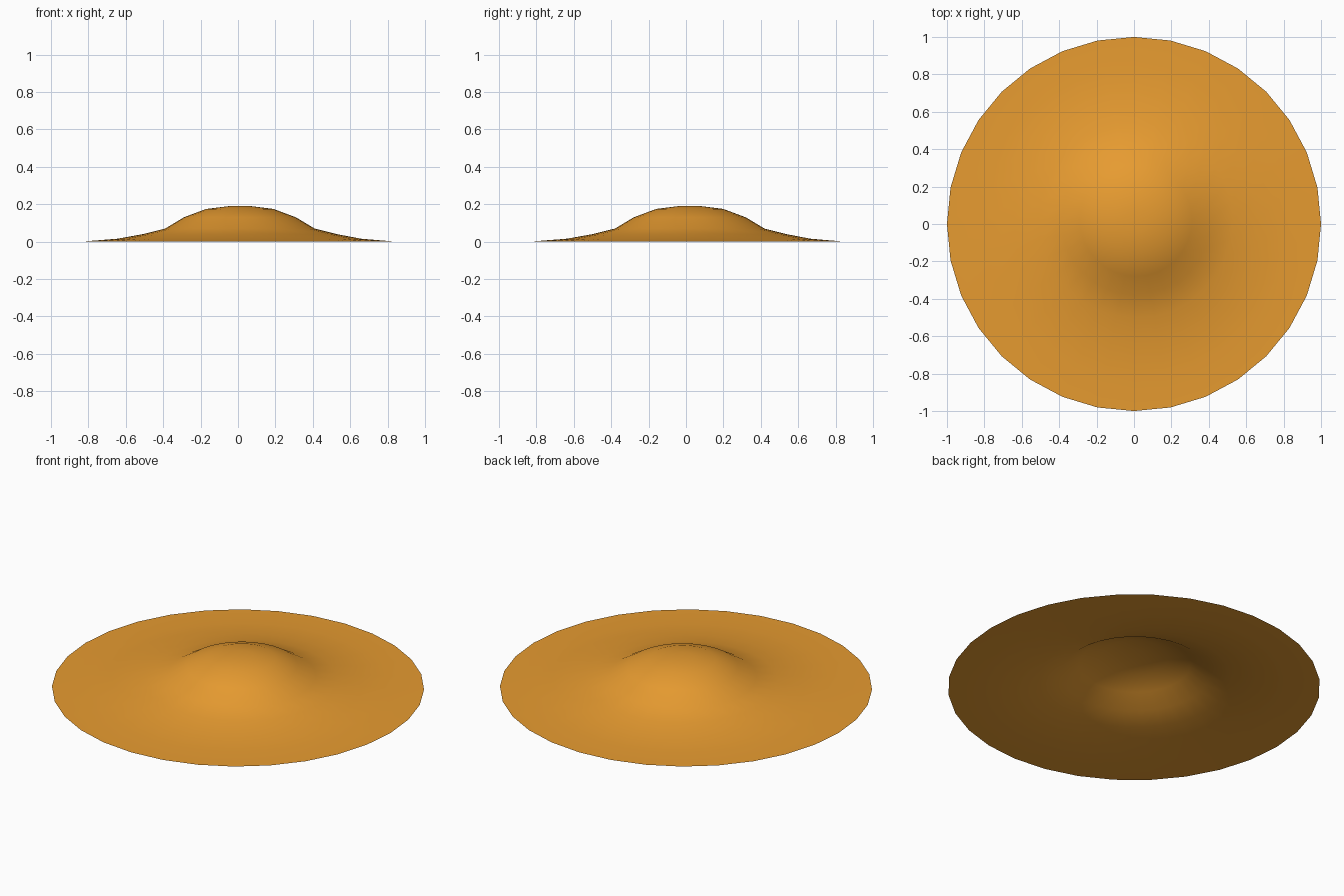
import bpy, bmesh
from math import cos, sin, tau

if "Cube" in bpy.data.objects:
    bpy.data.objects.remove(bpy.data.objects["Cube"])

SEGMENTS = 32
# (radius, height) from the crown out to the flat rim
PROFILE = [(0.06, 0.19), (0.18, 0.175), (0.30, 0.13), (0.40, 0.07),
           (0.52, 0.04), (0.65, 0.016), (0.82, 0.002), (1.0, 0.0)]
CENTRE = (0.01, 0.02)  # the mound sits slightly off centre

# Open single-sided disc with a raised mound
bm = bmesh.new()
rings = []
for r, z in PROFILE:
    shift = 1.0 if r < 0.5 else (1.0 - r) / 0.5
    rings.append([bm.verts.new((CENTRE[0] * shift + r * cos(tau * i / SEGMENTS),
                                CENTRE[1] * shift + r * sin(tau * i / SEGMENTS), z))
                  for i in range(SEGMENTS)])
bm.faces.new(rings[0])
for inner, outer in zip(rings, rings[1:]):
    for i in range(SEGMENTS):
        j = (i + 1) % SEGMENTS
        bm.faces.new((inner[i], outer[i], outer[j], inner[j]))
for face in bm.faces:
    face.smooth = True

mesh = bpy.data.meshes.new("mound_disc")
bm.to_mesh(mesh)
bm.free()
mound = bpy.data.objects.new("mound_disc", mesh)
bpy.context.collection.objects.link(mound)

# Orange colour
mat = bpy.data.materials.new("orange")
mat.diffuse_color = (0.8, 0.33, 0.03, 1)
mat.use_nodes = True
mat.node_tree.nodes["Principled BSDF"].inputs["Base Color"].default_value = mat.diffuse_color
mesh.materials.append(mat)
